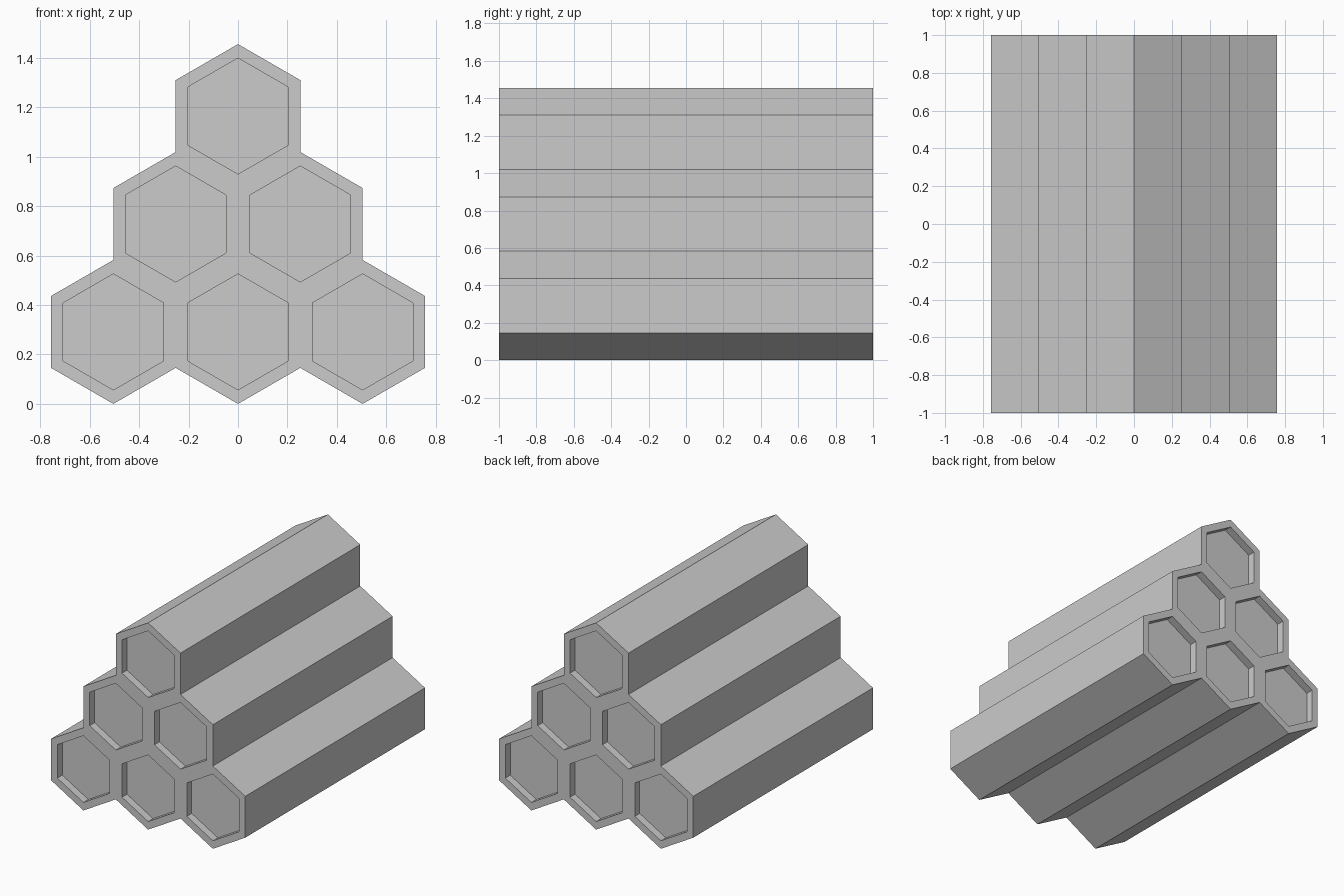
import bpy, bmesh
from math import sin, cos, pi, sqrt

if "Cube" in bpy.data.objects:
    bpy.data.objects.remove(bpy.data.objects["Cube"])

R = 0.2912            # hexagon corner radius
W = R * sqrt(3)       # flat-to-flat width = column spacing
RIM = 0.049           # rim width around each end
DEPTH = 0.055         # end recess depth


def hex_tube(name, x, z):
    """Pointy-top hexagonal tube along y with a shallow recess in both ends."""
    bm = bmesh.new()
    rings = [[bm.verts.new((R * sin(i * pi / 3), y, R * cos(i * pi / 3)))
              for i in range(6)] for y in (-1, 1)]
    ends = [bm.faces.new(r) for r in rings]
    for i in range(6):
        j = (i + 1) % 6
        bm.faces.new((rings[0][i], rings[0][j], rings[1][j], rings[1][i]))
    bmesh.ops.recalc_face_normals(bm, faces=bm.faces[:])
    for end in ends:
        # flat rim, then a straight-walled recess
        bmesh.ops.inset_region(bm, faces=[end], thickness=RIM, use_even_offset=True)
        step = DEPTH if end.calc_center_median().y < 0 else -DEPTH
        floor = bmesh.ops.extrude_discrete_faces(bm, faces=[end])["faces"][0]
        bmesh.ops.translate(bm, verts=floor.verts[:], vec=(0, step, 0))
    bmesh.ops.recalc_face_normals(bm, faces=bm.faces[:])
    mesh = bpy.data.meshes.new(name)
    bm.to_mesh(mesh)
    bm.free()
    obj = bpy.data.objects.new(name, mesh)
    obj.location = (x, 0, z)
    bpy.context.collection.objects.link(obj)


# Pyramid stack: rows of three, two and one
for row, count in enumerate((3, 2, 1)):
    for col in range(count):
        hex_tube(f"hex_tube_row{row + 1}_{col + 1}",
                 (col - (count - 1) / 2) * W, R + row * 1.5 * R)
